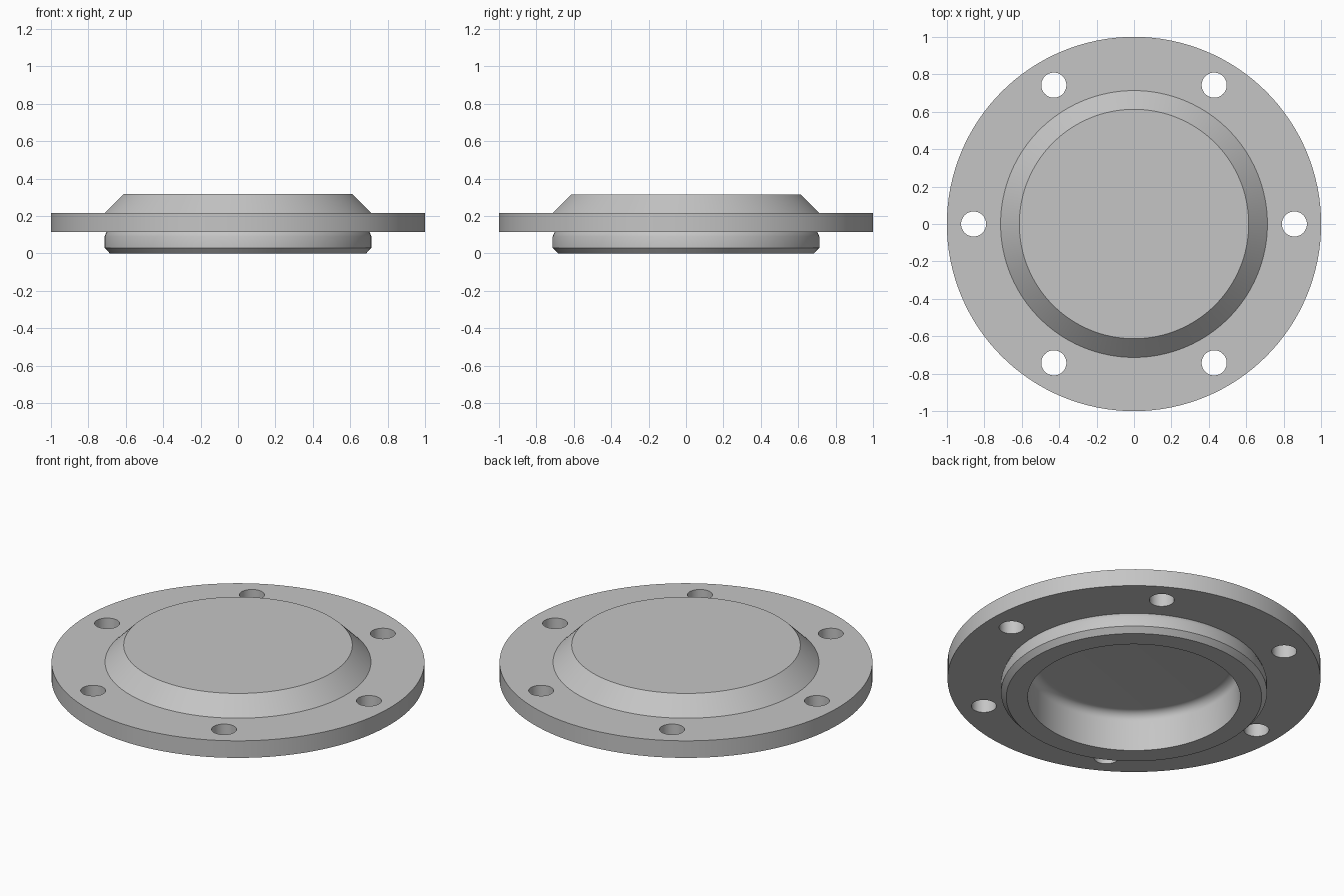
import bpy, bmesh, math
from mathutils import Matrix, Vector

cube = bpy.data.objects.get("Cube")
if cube:
    bpy.data.objects.remove(cube, do_unlink=True)

# Single grey metal
grey = bpy.data.materials.new("grey_metal")
grey.use_nodes = True
colour = (0.56, 0.56, 0.56, 1)
grey.diffuse_color = colour
grey.node_tree.nodes["Principled BSDF"].inputs["Base Color"].default_value = colour


def add_object(name, bm):
    bmesh.ops.recalc_face_normals(bm, faces=bm.faces)
    mesh = bpy.data.meshes.new(name)
    bm.to_mesh(mesh)
    bm.free()
    mesh.materials.append(grey)
    obj = bpy.data.objects.new(name, mesh)
    bpy.context.collection.objects.link(obj)
    return obj


def lathe(name, profile, steps=128):
    bm = bmesh.new()
    verts = [bm.verts.new((r, 0, z)) for r, z in profile]
    edges = [bm.edges.new(pair) for pair in zip(verts, verts[1:])]
    bmesh.ops.spin(bm, geom=verts + edges, cent=(0, 0, 0), axis=(0, 0, 1),
                   angle=math.tau, steps=steps, use_duplicate=False)
    bmesh.ops.remove_doubles(bm, verts=bm.verts, dist=1e-4)
    return add_object(name, bm)


# Rounded corner between the recess ceiling and its wall
recess_r, ceiling, fillet = 0.57, 0.23, 0.05
corner = []
for i in range(9):
    a = math.pi / 2 * (1 - i / 8)
    corner.append((recess_r - fillet + fillet * math.cos(a),
                   ceiling - fillet + fillet * math.sin(a)))

# Whole cover: recess, chamfered spigot with undercut, flange, raised boss
profile = [(0, ceiling)] + corner + [
    (recess_r, 0), (0.685, 0), (0.713, 0.03), (0.713, 0.09), (0.707, 0.105),
    (0.702, 0.115), (1, 0.115), (1, 0.216), (0.713, 0.216), (0.613, 0.316), (0, 0.316)]
cover = lathe("flanged_cover", profile)

# Six bolt holes through the flange
bm = bmesh.new()
for i in range(6):
    spot = Matrix.Rotation(i * math.tau / 6, 3, 'Z') @ Vector((0.857, 0, 0.165))
    bmesh.ops.create_cone(bm, cap_ends=True, segments=48, radius1=0.067, radius2=0.067,
                          depth=0.3, matrix=Matrix.Translation(spot))
cutter = add_object("bolt_hole_cutter", bm)
cutter.hide_render = True

holes = cover.modifiers.new("bolt_holes", 'BOOLEAN')
holes.operation = 'DIFFERENCE'
holes.solver = 'EXACT'
holes.object = cutter

bpy.ops.object.select_all(action='DESELECT')
cover.select_set(True)
bpy.context.view_layer.objects.active = cover
bpy.ops.object.modifier_apply(modifier=holes.name)
bpy.data.objects.remove(cutter, do_unlink=True)
bpy.ops.object.shade_smooth_by_angle(angle=math.radians(30))
